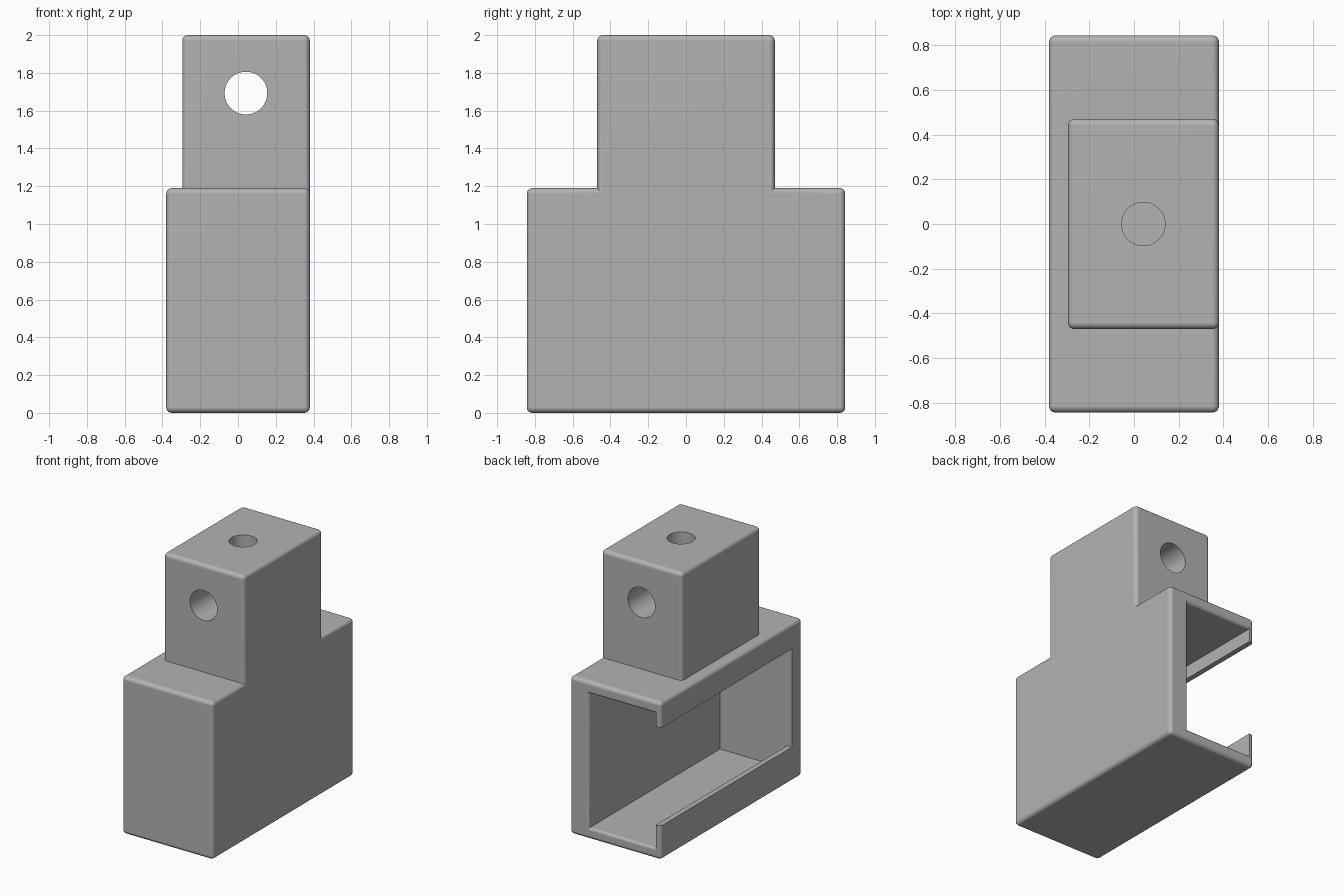
import bpy, bmesh, math
from mathutils import Matrix, Vector

cube = bpy.data.objects.get("Cube")
if cube:
    bpy.data.objects.remove(cube, do_unlink=True)

FILLET = 0.03

grey = bpy.data.materials.new("plain grey")
grey.use_nodes = True
colour = (0.45, 0.45, 0.45, 1)
grey.diffuse_color = colour
grey.node_tree.nodes["Principled BSDF"].inputs["Base Color"].default_value = colour


def make_object(name, bm):
    bmesh.ops.recalc_face_normals(bm, faces=bm.faces)
    mesh = bpy.data.meshes.new(name)
    bm.to_mesh(mesh)
    bm.free()
    mesh.materials.append(grey)
    obj = bpy.data.objects.new(name, mesh)
    bpy.context.collection.objects.link(obj)
    return obj


def rounded_box(name, low, high):
    low, high = Vector(low), Vector(high)
    bm = bmesh.new()
    bmesh.ops.create_cube(bm, size=1)
    bmesh.ops.scale(bm, vec=high - low, verts=bm.verts)
    bmesh.ops.translate(bm, vec=(low + high) / 2, verts=bm.verts)
    bmesh.ops.bevel(bm, geom=bm.edges[:], offset=FILLET, segments=5,
                    profile=0.5, affect='EDGES')
    return make_object(name, bm)


def drill(name, radius, length, centre, rotation):
    bm = bmesh.new()
    bmesh.ops.create_cone(bm, cap_ends=True, segments=64, radius1=radius,
                          radius2=radius, depth=length,
                          matrix=Matrix.Translation(centre) @ rotation)
    return make_object(name, bm)


def channel_cutter(name, y_end, y_open):
    """Slotted channel with a rounded mouth at the open end."""
    r = 0.02
    stations = [(y_end, 0)]
    for i in range(6):
        a = i / 5 * math.pi / 2
        stations.append((y_open - r + r * math.sin(a), r * (1 - math.cos(a))))
    stations.append((y_open + 0.1, r))
    bm = bmesh.new()
    loops = []
    for y, grow in stations:
        floor, ceiling, wall = 0.085 - grow, 1.1 + grow, 0.22 + grow
        section = [(wall, floor), (wall, ceiling), (-0.34, ceiling), (-0.34, 1.0),
                   (-0.6, 1.0), (-0.6, 0.26), (-0.34, 0.26), (-0.34, floor)]
        loops.append([bm.verts.new((x, y, z)) for x, z in section])
    for a, b in zip(loops, loops[1:]):
        for i in range(len(a)):
            j = (i + 1) % len(a)
            bm.faces.new((a[i], a[j], b[j], b[i]))
    bm.faces.new(loops[0])
    bm.faces.new(loops[-1])
    return make_object(name, bm)


# Solid parts: wide housing below, narrower mounting block above
housing = rounded_box("housing", (-0.38, -0.843, 0), (0.38, 0.843, 1.19))
block = rounded_box("mounting_block", (-0.295, -0.47, 1.115), (0.38, 0.47, 2))

# Cutters: slotted channel, cross hole and vertical hole
channel = channel_cutter("channel_cutter", -0.72, 0.843)
cross_hole = drill("cross_hole_cutter", 0.113, 1.4, (0.042, 0, 1.693),
                   Matrix.Rotation(math.pi / 2, 4, 'X'))
top_hole = drill("top_hole_cutter", 0.097, 1.6, (0.042, 0, 1.5), Matrix())

# Combine into one body
for tool, operation in ((block, 'UNION'), (channel, 'DIFFERENCE'),
                        (cross_hole, 'DIFFERENCE'), (top_hole, 'DIFFERENCE')):
    mod = housing.modifiers.new(tool.name, 'BOOLEAN')
    mod.operation = operation
    mod.solver = 'EXACT'
    mod.object = tool
bpy.context.view_layer.update()
body = bpy.data.meshes.new_from_object(
    housing.evaluated_get(bpy.context.evaluated_depsgraph_get()))
housing.modifiers.clear()
housing.data = body
for tool in (block, channel, cross_hole, top_hole):
    bpy.data.objects.remove(tool, do_unlink=True)

# Smooth fillets, flat walls
bpy.ops.object.select_all(action='DESELECT')
housing.select_set(True)
bpy.context.view_layer.objects.active = housing
bpy.ops.object.shade_smooth_by_angle(angle=math.radians(30))
normals = housing.modifiers.new("flat_wall_normals", 'WEIGHTED_NORMAL')
normals.keep_sharp = True
